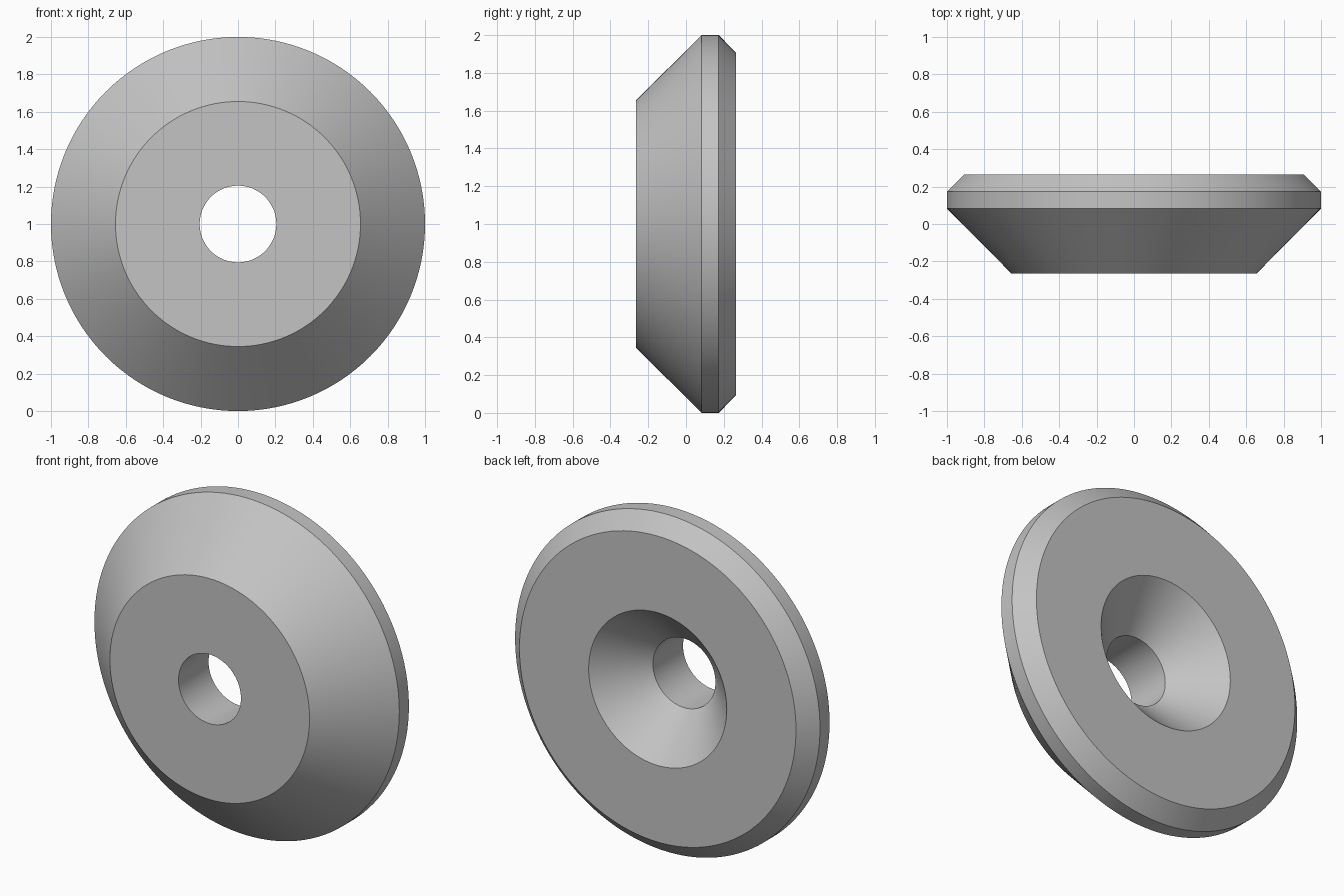
import bpy, bmesh, math
from mathutils import Matrix, Vector

cube = bpy.data.objects.get("Cube")
if cube:
    bpy.data.objects.remove(cube, do_unlink=True)

# Plain grey material
grey = bpy.data.materials.new("grey")
grey.use_nodes = True
colour = (0.55, 0.55, 0.55, 1)
grey.diffuse_color = colour
grey.node_tree.nodes["Principled BSDF"].inputs["Base Color"].default_value = colour

# Closed cross-section as (radius, y): front face, wide bevel, rim,
# narrow bevel, back face, countersink, bore
PROFILE = [(0.205, -0.265), (0.655, -0.265), (1, 0.083), (1, 0.173),
           (0.907, 0.265), (0.453, 0.265), (0.205, 0.017)]
SEGMENTS = 128

# Spin the cross-section around the y axis
bm = bmesh.new()
rings = []
for i in range(SEGMENTS):
    turn = Matrix.Rotation(math.tau * i / SEGMENTS, 3, 'Y')
    rings.append([bm.verts.new(turn @ Vector((r, y, 0))) for r, y in PROFILE])
for i, ring in enumerate(rings):
    following = rings[(i + 1) % SEGMENTS]
    for j in range(len(PROFILE)):
        k = (j + 1) % len(PROFILE)
        bm.faces.new((ring[j], ring[k], following[k], following[j]))
bmesh.ops.recalc_face_normals(bm, faces=bm.faces)

mesh = bpy.data.meshes.new("countersunk_washer")
bm.to_mesh(mesh)
bm.free()
mesh.materials.append(grey)
washer = bpy.data.objects.new("countersunk_washer", mesh)
washer.location.z = 1
bpy.context.collection.objects.link(washer)

# Smooth around the curve, sharp at the profile corners
bpy.ops.object.select_all(action='DESELECT')
washer.select_set(True)
bpy.context.view_layer.objects.active = washer
bpy.ops.object.shade_smooth_by_angle(angle=math.radians(30))
